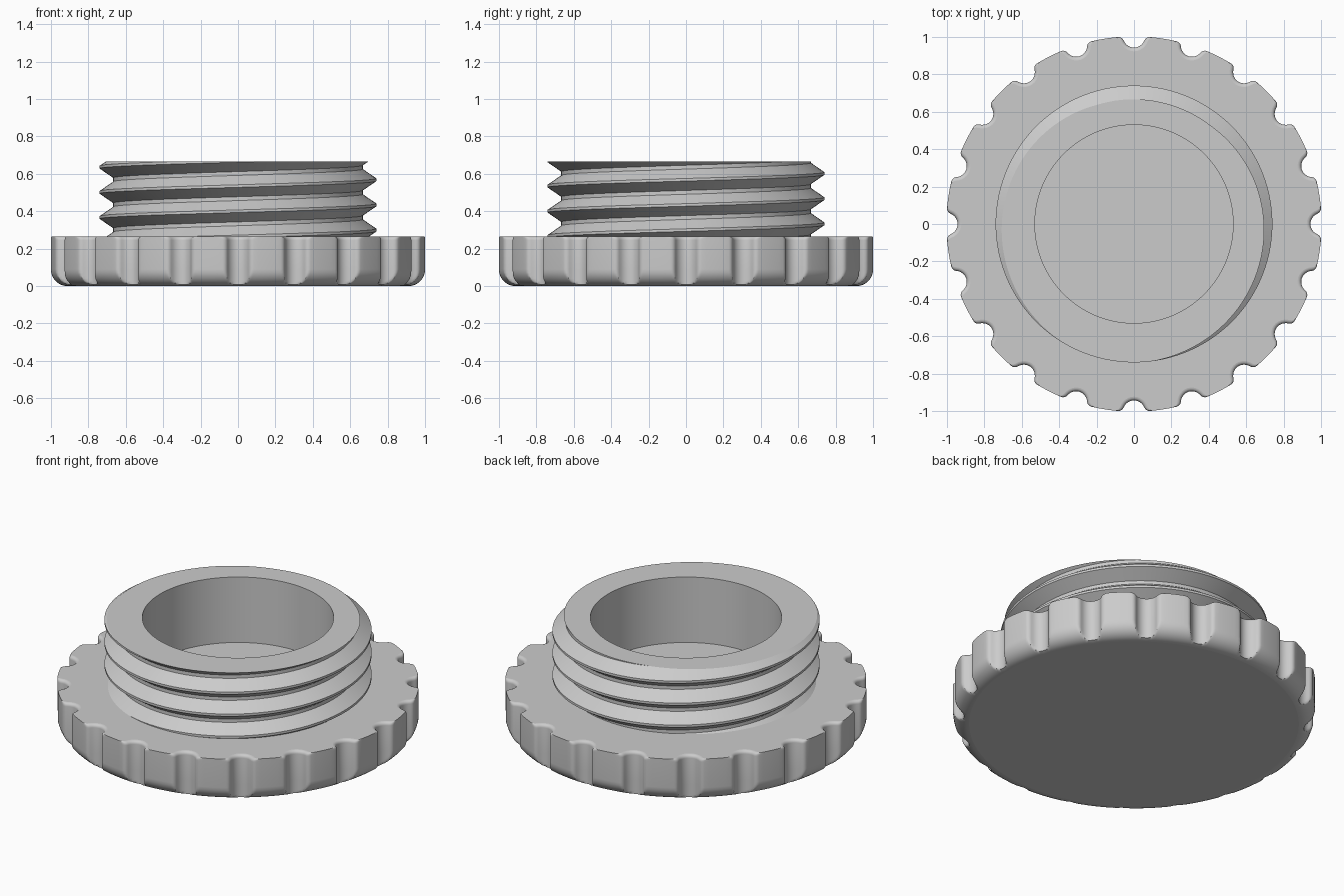
import bpy, bmesh
from math import pi, sin, cos, sqrt, atan2, hypot, radians

if "Cube" in bpy.data.objects:
    bpy.data.objects.remove(bpy.data.objects["Cube"], do_unlink=True)

RIM, GRIPS = 1.003, 20                 # flange radius and number of finger notches
BASE_TOP, TOP = 0.265, 0.665           # heights of flange and threaded neck
ROUND, LIP = 0.09, 0.02                # lower edge rounding, notch lip rounding
ROOT, CREST, BORE = 0.667, 0.74, 0.53  # neck radii
PITCH, SEGS = 0.1345, 120

grey = bpy.data.materials.new("plain_grey")
grey.use_nodes = True
grey.diffuse_color = (0.6, 0.6, 0.6, 1)
grey.node_tree.nodes["Principled BSDF"].inputs["Base Color"].default_value = (0.6, 0.6, 0.6, 1)


def finish(name, bm, angle):
    bmesh.ops.remove_doubles(bm, verts=bm.verts, dist=0.0004)
    bmesh.ops.recalc_face_normals(bm, faces=bm.faces)
    mesh = bpy.data.meshes.new(name)
    bm.to_mesh(mesh)
    bm.free()
    mesh.materials.append(grey)
    obj = bpy.data.objects.new(name, mesh)
    bpy.context.collection.objects.link(obj)
    bpy.ops.object.select_all(action='DESELECT')
    obj.select_set(True)
    bpy.context.view_layer.objects.active = obj
    bpy.ops.object.shade_smooth_by_angle(angle=radians(angle))
    for p in mesh.polygons:            # keep the large caps flat
        if len(p.vertices) > 4:
            p.use_smooth = False
    return obj


def notch_outline(radius, fillet=0.03):
    """Polar outline of the flange: round notches with filleted corners."""
    fx = sqrt((radius + fillet) ** 2 - fillet ** 2)
    join = atan2(-fillet, fx)
    half = []
    for i in range(7):                 # hollow of the notch
        a = -pi / 2 + (join + pi / 2) * i / 6
        half.append((radius * cos(a), radius * sin(a)))
    for i in range(1, 5):              # rounded corner
        a = join + pi + (pi / 2 - join - pi) * i / 4
        half.append((fx + fillet * cos(a), -fillet + fillet * sin(a)))
    polar = [(t / RIM, RIM + d) for t, d in half]
    step = 2 * pi / GRIPS
    start, end = polar[-1][0], step / 2
    polar += [(start + (end - start) * i / 3, RIM) for i in range(1, 4)]
    sector = [(-a, r) for a, r in reversed(polar[1:-1])] + polar
    return [(a + k * step, r) for k in range(GRIPS) for a, r in sector]


# Grip flange: stacked outlines, rounded below and lipped at the notches above
levels = []
for i in range(9):
    a = pi / 2 * i / 8
    levels.append((ROUND * (1 - cos(a)), RIM - ROUND + ROUND * sin(a), 0.06))
for i in range(6):
    a = pi / 2 * i / 5
    levels.append((BASE_TOP - LIP + LIP * sin(a), RIM, 0.06 + LIP * (1 - cos(a))))

bm = bmesh.new()
rings = []
for z, limit, radius in levels:
    rings.append([bm.verts.new((min(r, limit) * cos(a), min(r, limit) * sin(a), z))
                  for a, r in notch_outline(radius)])
for low, high in zip(rings, rings[1:]):
    n = len(low)
    for i in range(n):
        j = (i + 1) % n
        bm.faces.new((low[i], low[j], high[j], high[i]))
bm.faces.new(rings[0][::-1])
bm.faces.new(rings[-1])
finish("grip_flange", bm, 35)

# Thread cross-section over one pitch: height offset from crest middle, radius
THREAD = [(-0.007, CREST), (0.007, CREST), (0.057, ROOT), (0.0775, ROOT), (PITCH - 0.007, CREST)]


def thread_radius(h):
    h = (h + 0.007) % PITCH - 0.007
    for (h0, r0), (h1, r1) in zip(THREAD, THREAD[1:]):
        if h <= h1:
            return r0 + (r1 - r0) * (h - h0) / (h1 - h0)
    return CREST


# Threaded neck: rows follow the helix and are trimmed to flat ends
bm = bmesh.new()
columns = []
for i in range(SEGS + 1):
    a = 2 * pi * i / SEGS
    crest = 0.568 + PITCH * i / SEGS
    points = [(BORE, BASE_TOP)]
    for turn in range(-4, 3):
        for offset, _ in THREAD[:-1]:
            z = min(max(crest + turn * PITCH + offset, BASE_TOP), TOP)
            points.append((thread_radius(z - crest), z))
    points += [(thread_radius(TOP - crest), TOP), (BORE, TOP), (BORE, BASE_TOP)]
    columns.append([bm.verts.new((r * cos(a), r * sin(a), z)) for r, z in points])
for left, right in zip(columns, columns[1:]):
    for k in range(len(left) - 1):
        bm.faces.new((left[k], right[k], right[k + 1], left[k + 1]))
finish("threaded_neck", bm, 25)
